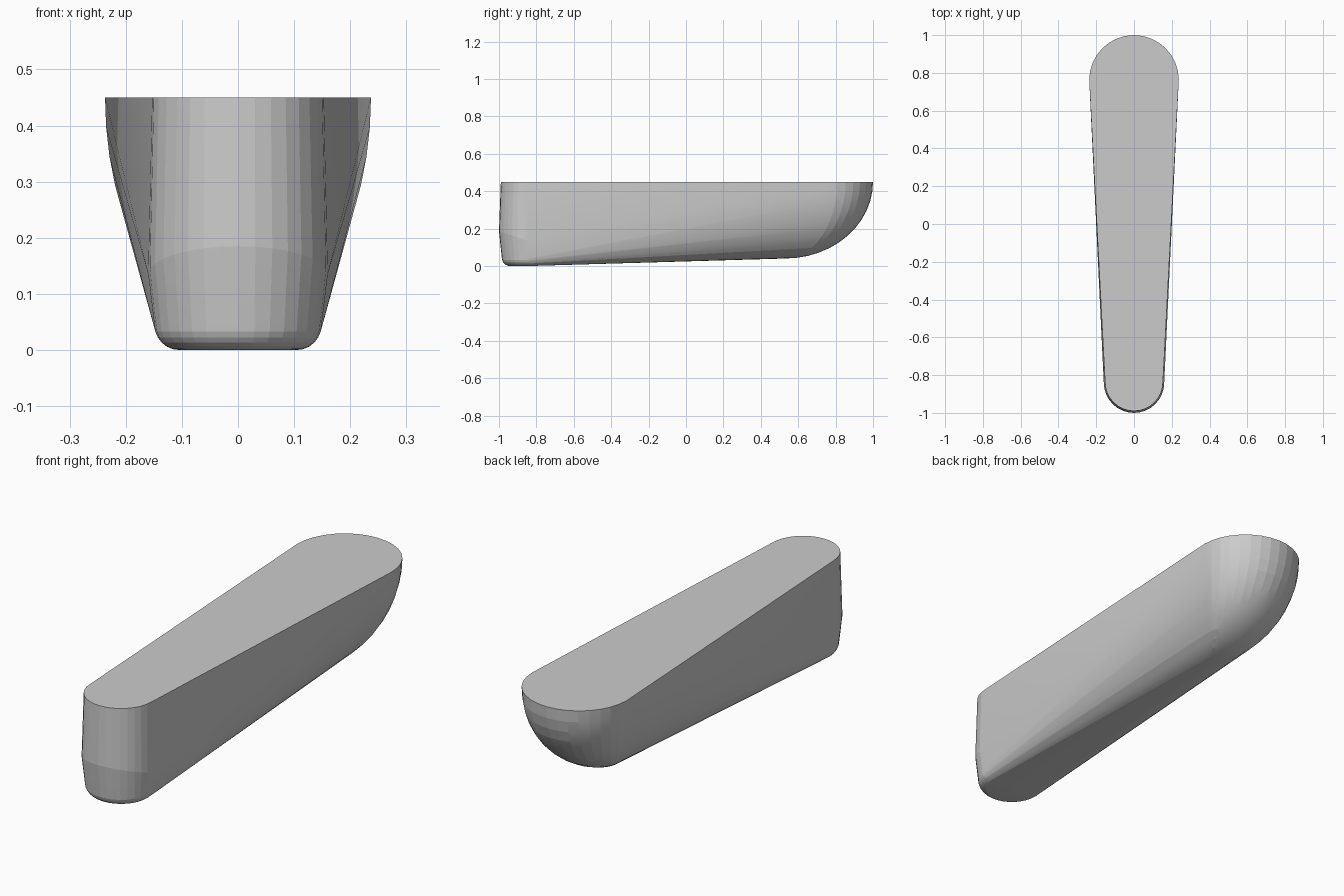
import bpy, bmesh
from math import sin, cos, pi

if "Cube" in bpy.data.objects:
    bpy.data.objects.remove(bpy.data.objects["Cube"])

bm = bmesh.new()


def half_ring(radius, tip_y, z, sign, drop=0.0, n=16):
    """Semicircle whose outermost point is at tip_y; drop lowers its sides."""
    centre = tip_y - sign * radius
    for i in range(n + 1):
        a = pi * i / n
        bm.verts.new((radius * cos(a), centre + sign * radius * sin(a),
                      z - drop * (1 - sin(a))))


# Narrow front end: nearly straight wall with a tilted crease
half_ring(0.153, -0.99, 0.45, -1)
half_ring(0.16, -1.0, 0.185, -1, drop=0.05)

# Rounded lower rim of the front end
for i in range(7):
    a = pi / 2 * i / 6
    half_ring(0.105 + 0.044 * cos(a), -0.941 - 0.044 * cos(a),
              0.045 - 0.045 * sin(a), -1)

# Broad rear end: bowl shrinking towards the keel
for i in range(13):
    a = pi / 2 * i / 12
    tip = 0.53 + 0.47 * cos(a)
    if i < 12:
        half_ring(0.237 * cos(a), tip, 0.45 - 0.41 * sin(a), 1)
    else:
        bm.verts.new((0, tip, 0.04))

# Wrap everything in one convex skin
res = bmesh.ops.convex_hull(bm, input=bm.verts[:])
junk = {g for g in res["geom_interior"] + res["geom_unused"]
        if isinstance(g, bmesh.types.BMVert)}
bmesh.ops.delete(bm, geom=list(junk), context='VERTS')
bmesh.ops.dissolve_limit(bm, angle_limit=0.005, verts=bm.verts[:], edges=bm.edges[:])
bmesh.ops.recalc_face_normals(bm, faces=bm.faces[:])

mesh = bpy.data.meshes.new("tapered_hull")
bm.to_mesh(mesh)
bm.free()
hull = bpy.data.objects.new("tapered_hull", mesh)
bpy.context.collection.objects.link(hull)

# Soft shading with a crisp deck edge
bpy.context.view_layer.objects.active = hull
hull.select_set(True)
bpy.ops.object.shade_smooth_by_angle(angle=0.14)
